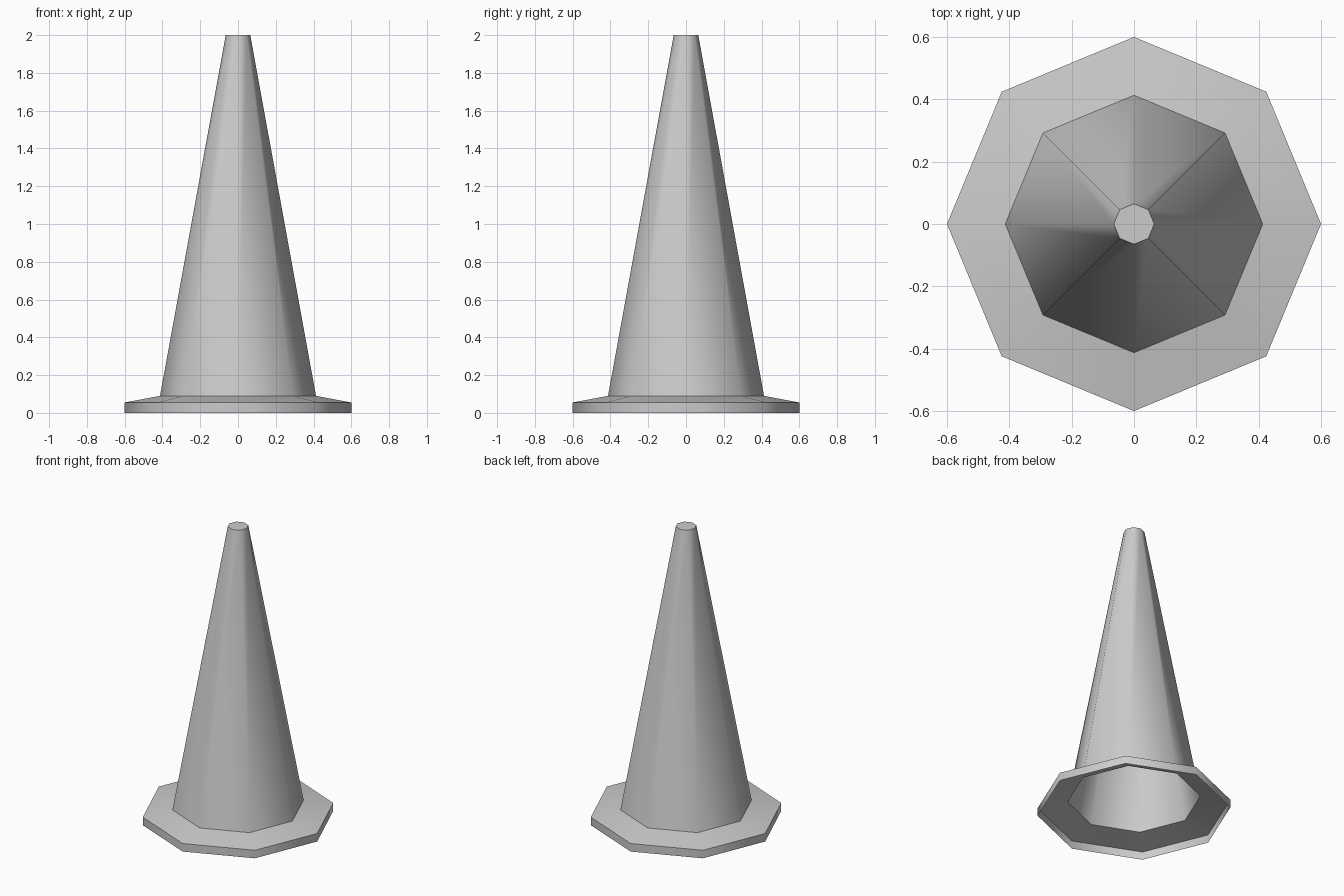
import bpy, bmesh
from math import cos, sin, pi, radians

cube = bpy.data.objects.get("Cube")
if cube:
    bpy.data.objects.remove(cube, do_unlink=True)

SIDES = 8

grey = bpy.data.materials.new("plain_grey")
grey.use_nodes = True
colour = (0.6, 0.6, 0.6, 1)
grey.diffuse_color = colour
grey.node_tree.nodes["Principled BSDF"].inputs["Base Color"].default_value = colour

# Open-bottomed shell: skirt wall, sloped flange, tapering body, flat tip
profile = [(0.6, 0.0), (0.6, 0.055), (0.413, 0.09), (0.065, 2.0)]

bm = bmesh.new()
rings = [[bm.verts.new((r * cos(2 * pi * i / SIDES), r * sin(2 * pi * i / SIDES), z))
          for i in range(SIDES)] for r, z in profile]
for low, high in zip(rings, rings[1:]):
    for i in range(SIDES):
        j = (i + 1) % SIDES
        bm.faces.new((low[i], low[j], high[j], high[i]))
bm.faces.new(rings[-1])

mesh = bpy.data.meshes.new("traffic_cone")
bm.to_mesh(mesh)
bm.free()
mesh.materials.append(grey)
cone = bpy.data.objects.new("traffic_cone", mesh)
bpy.context.collection.objects.link(cone)

# Smooth around the sides, crisp at the flange and tip
bpy.ops.object.select_all(action="DESELECT")
cone.select_set(True)
bpy.context.view_layer.objects.active = cone
bpy.ops.object.shade_smooth_by_angle(angle=radians(55))
